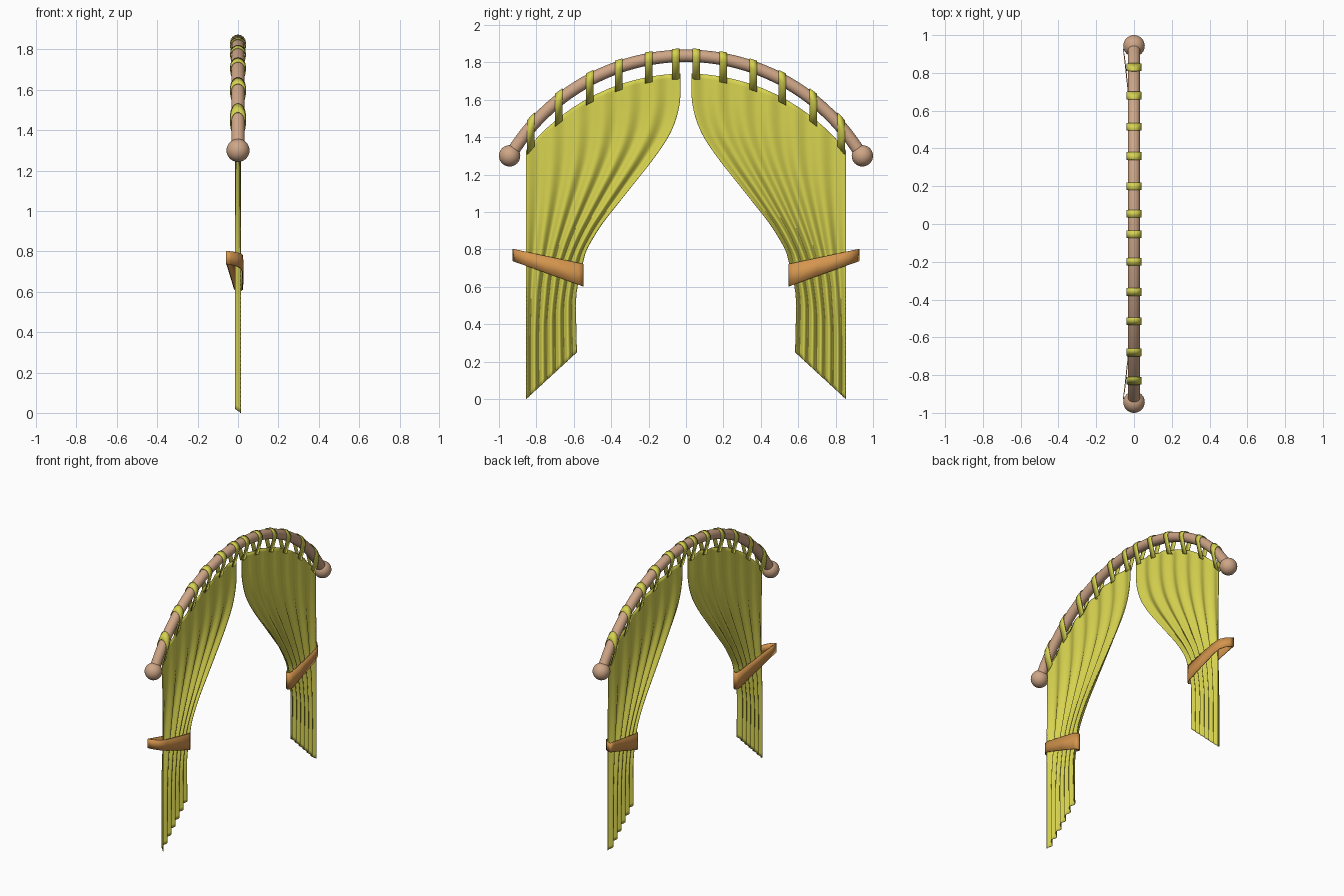
import bpy, bmesh, math

if "Cube" in bpy.data.objects:
    bpy.data.objects.remove(bpy.data.objects["Cube"])

def material(name, rgb):
    m = bpy.data.materials.new(name)
    m.diffuse_color = (*rgb, 1)
    m.use_nodes = True
    m.node_tree.nodes["Principled BSDF"].inputs["Base Color"].default_value = m.diffuse_color
    return m

CLOTH = material("yellow_green_cloth", (0.68, 0.65, 0.08))
WOOD = material("light_wood", (0.62, 0.38, 0.24))
BAND = material("orange_brown_band", (0.66, 0.30, 0.075))

R, CZ = 1.093, 0.742          # rod arc radius and centre height
ROD = 0.033                   # rod thickness radius

def rod_z(y):
    return CZ + math.sqrt(R * R - y * y)

def grid_object(name, rows, mat, close_u=False, close_v=False, thick=0, angle=60):
    """Skin a grid of points (list of rows) into a mesh object."""
    bm = bmesh.new()
    vs = [[bm.verts.new(p) for p in row] for row in rows]
    n, m = len(rows), len(rows[0])
    for i in range(n if close_v else n - 1):
        for j in range(m if close_u else m - 1):
            a, b = (i + 1) % n, (j + 1) % m
            bm.faces.new((vs[i][j], vs[i][b], vs[a][b], vs[a][j]))
    bmesh.ops.recalc_face_normals(bm, faces=bm.faces)
    me = bpy.data.meshes.new(name)
    bm.to_mesh(me)
    bm.free()
    ob = bpy.data.objects.new(name, me)
    bpy.context.collection.objects.link(ob)
    me.materials.append(mat)
    bpy.ops.object.select_all(action='DESELECT')
    ob.select_set(True)
    bpy.context.view_layer.objects.active = ob
    bpy.ops.object.shade_smooth_by_angle(angle=math.radians(angle))
    if thick:
        s = ob.modifiers.new("thickness", 'SOLIDIFY')
        s.thickness, s.offset = thick, 0
    return ob

# Inner edge of a curtain panel: (z, y) from top to bottom
EDGE = [(1.74, .03), (1.58, .034), (1.44, .075), (1.31, .155), (1.137, .29), (1.03, .375),
        (.933, .45), (.80, .53), (.72, .553), (.62, .577), (.53, .588), (.25, .584)]

def inner(z):
    for k in range(len(EDGE) - 1):
        (z0, y0), (z1, y1) = EDGE[k], EDGE[k + 1]
        if z >= z1 - 1e-6:
            def slope(i):
                a, b = EDGE[max(i - 1, 0)], EDGE[min(i + 1, len(EDGE) - 1)]
                return (b[1] - a[1]) / (b[0] - a[0])
            t, h = (z - z0) / (z1 - z0), z1 - z0
            return ((2*t**3 - 3*t*t + 1) * y0 + (t**3 - 2*t*t + t) * h * slope(k)
                    + (3*t*t - 2*t**3) * y1 + (t**3 - t*t) * h * slope(k + 1))

OUT, NU, NV, PLEATS = 0.855, 96, 60, 6

def curtain(side):
    rows = []
    for i in range(NV + 1):
        v = i / NV
        edge = inner(1.74 - 1.49 * v)
        row = []
        for j in range(NU + 1):
            u = j / NU
            top = rod_z(OUT - u * (OUT - .03)) - .095
            bottom = .25 * u
            y = OUT - u * (OUT - edge)
            amp = .007 + .006 * min(1, v * 2.5)
            x = amp * math.cos(2 * math.pi * PLEATS * u)
            row.append((x, side * y, top + (bottom - top) * v))
        rows.append(row)
    grid_object("curtain_panel", rows, CLOTH, thick=.004)

def tab(y0):
    # teardrop loop over the rod, sheared along the rod's slope
    r = ROD + .004
    prof = [(r * math.cos(math.radians(a)), r * math.sin(math.radians(a)))
            for a in range(-15, 196, 15)]
    prof = [(.006, -.125)] + prof + [(-.006, -.125)]
    rows = []
    for x, z in prof:
        row = []
        for y in (y0 - .02, y0 + .02):
            stretch = R / math.sqrt(R * R - y * y) if z > -.1 else 1
            row.append((x, y, rod_z(y) + z * stretch))
        rows.append(row)
    grid_object("hanging_tab", rows, CLOTH, thick=.004)

# Plan of the tie-back loop (x, y): front, wall end, back
LOOP = [(.014, .556), (.023, .575), (.024, .7), (.021, .83), (.012, .87), (-.01, .897),
        (-.035, .915), (-.057, .925), (-.05, .88), (-.037, .76), (-.026, .66),
        (-.018, .58), (-.01, .556), (.002, .55)]

def tie_back(side):
    rows = []
    for k in range(2):
        row = []
        for x, y in LOOP:
            t = (y - .55) / .375
            row.append((x, side * y, .602 + .135 * t if k == 0 else .722 + .08 * t))
        rows.append(row)
    grid_object("tie_back", rows, BAND, close_u=True, thick=.005)

# Curved rod
end = math.asin(.94 / R)
rows = []
for i in range(49):
    a = -end + 2 * end * i / 48
    rows.append([(ROD * math.cos(t), (R + ROD * math.sin(t)) * math.sin(a),
                  CZ + (R + ROD * math.sin(t)) * math.cos(a))
                 for t in (2 * math.pi * k / 24 for k in range(24))])
grid_object("curved_rod", rows, WOOD, close_u=True)

for side in (1, -1):
    # Ball finial
    bpy.ops.mesh.primitive_uv_sphere_add(segments=32, ring_count=16, radius=.057,
                                         location=(0, side * .943, 1.30))
    ball = bpy.context.object
    ball.name = "rod_finial"
    ball.data.materials.append(WOOD)
    bpy.ops.object.shade_smooth()
    curtain(side)
    tie_back(side)
    for y in (.055, .2, .36, .515, .68, .83):
        tab(side * y)
